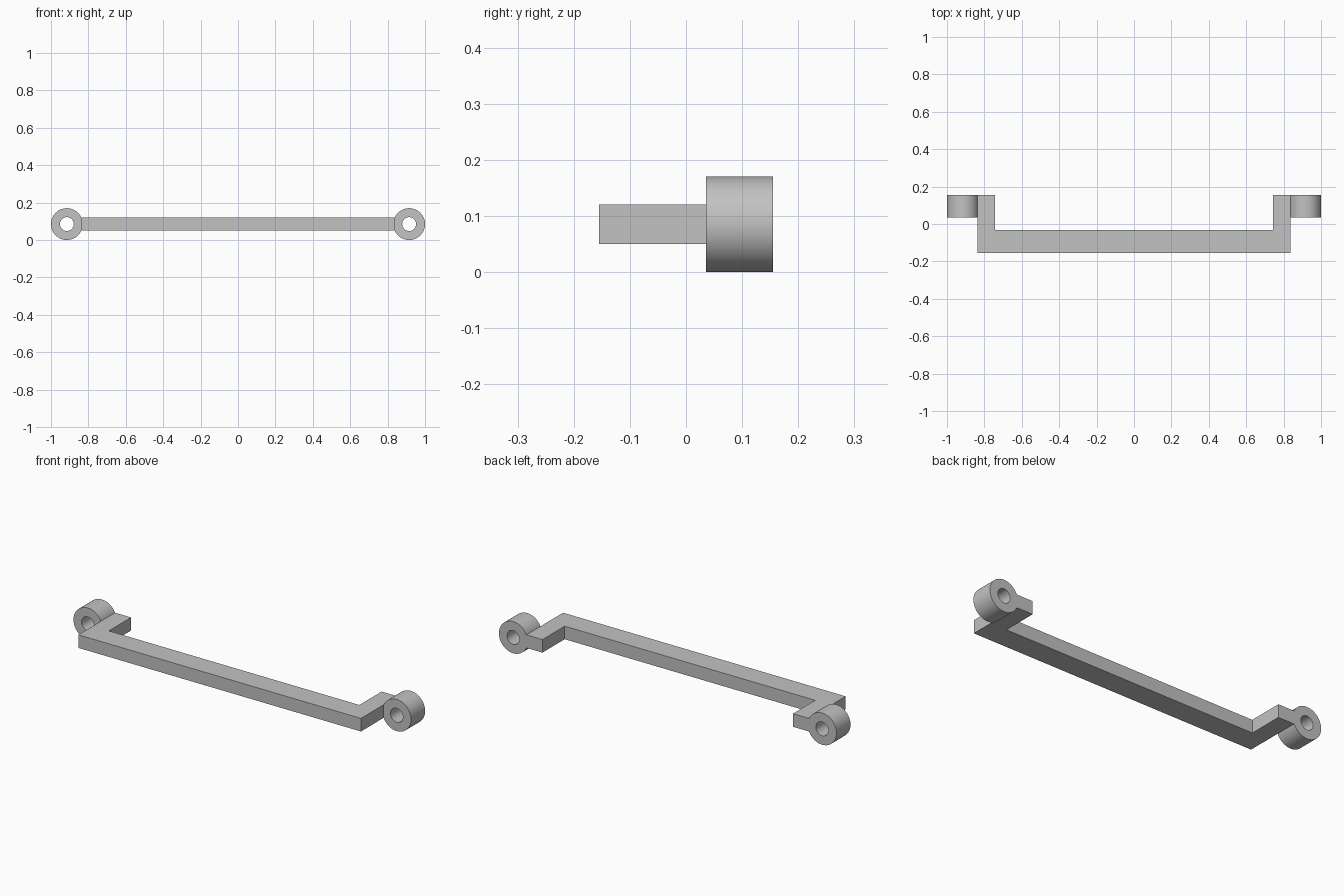
import bpy
import bmesh
from math import cos, sin, tau, radians

cube = bpy.data.objects.get("Cube")
if cube:
    bpy.data.objects.remove(cube)

# Single plain grey material
grey = bpy.data.materials.new("plain grey")
grey.use_nodes = True
colour = (0.54, 0.54, 0.54, 1)
grey.diffuse_color = colour
grey.node_tree.nodes["Principled BSDF"].inputs["Base Color"].default_value = colour

AXIS_Z = 0.085
BACK = 0.155
SEGMENTS = 64


def finish(bm, name):
    bmesh.ops.recalc_face_normals(bm, faces=bm.faces)
    mesh = bpy.data.meshes.new(name)
    bm.to_mesh(mesh)
    bm.free()
    mesh.materials.append(grey)
    obj = bpy.data.objects.new(name, mesh)
    bpy.context.collection.objects.link(obj)
    return obj


def make_bracket():
    # U-shaped outline extruded upwards
    outer, inner, front, bar_back = 0.837, 0.742, -BACK, -0.033
    half = [(outer, front), (outer, BACK), (inner, BACK), (inner, bar_back)]
    outline = half + [(-x, y) for x, y in reversed(half)]
    bm = bmesh.new()
    base = bm.faces.new([bm.verts.new((x, y, 0.05)) for x, y in outline])
    top = bmesh.ops.extrude_face_region(bm, geom=[base])["geom"]
    bmesh.ops.translate(bm, vec=(0, 0, 0.07),
                        verts=[v for v in top if isinstance(v, bmesh.types.BMVert)])
    return finish(bm, "bracket_bar")


def make_eyelet(name, x):
    # Square cross-section swept around the hole axis
    section = [(0.085, 0.036), (0.085, BACK), (0.037, BACK), (0.037, 0.036)]
    bm = bmesh.new()
    rings = []
    for i in range(SEGMENTS):
        a = tau * i / SEGMENTS
        rings.append([bm.verts.new((x + r * cos(a), y, AXIS_Z + r * sin(a)))
                      for r, y in section])
    for i, ring in enumerate(rings):
        following = rings[(i + 1) % SEGMENTS]
        for j in range(4):
            k = (j + 1) % 4
            bm.faces.new((ring[j], ring[k], following[k], following[j]))
    obj = finish(bm, name)
    bpy.ops.object.select_all(action="DESELECT")
    obj.select_set(True)
    bpy.context.view_layer.objects.active = obj
    bpy.ops.object.shade_smooth_by_angle(angle=radians(30))


make_bracket()
for side, sign in (("left", 1), ("right", -1)):
    make_eyelet(side + "_eyelet", sign * 0.915)
